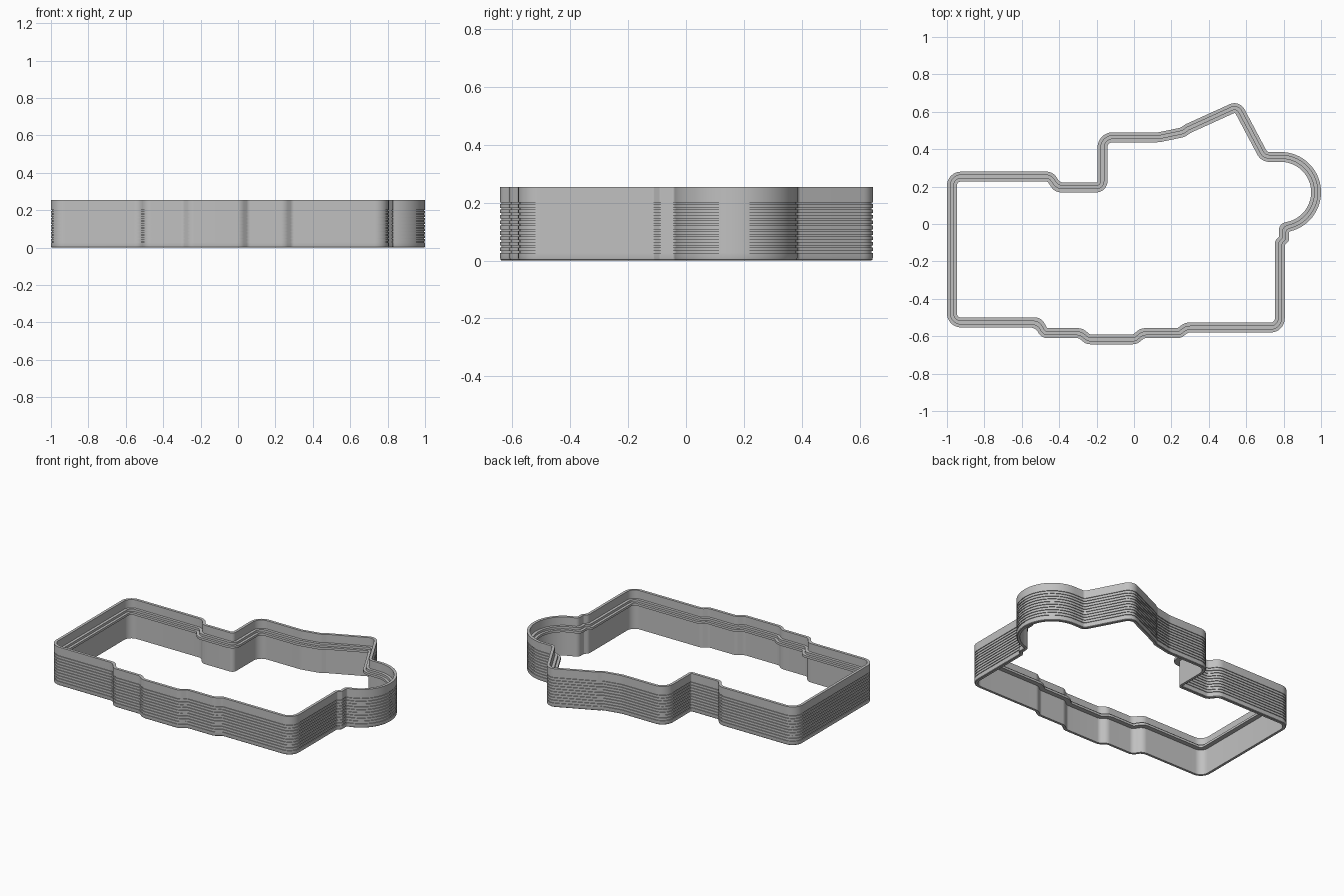
import bpy, bmesh, math
from mathutils import Vector

cube = bpy.data.objects.get("Cube")
if cube:
    bpy.data.objects.remove(cube, do_unlink=True)

HEIGHT, LIP, SHELL, FLANGE = 0.255, 0.018, 0.022, 0.053

# Outer outline, counter-clockwise: x, y, corner radius
OUTLINE = [
    (-1.0, -0.553, 0.075), (-0.527, -0.553, 0.06), (-0.495, -0.61, 0.06),
    (-0.295, -0.61, 0.03), (-0.255, -0.643, 0.06), (0.015, -0.643, 0.06),
    (0.055, -0.61, 0.03), (0.25, -0.61, 0.06), (0.29, -0.58, 0.03),
    (0.806, -0.58, 0.075), (0.806, -0.112, 0.01), (0.828, -0.09, 0.012),
    (0.828, -0.041, 0.01), (1.0, 0.005, 0.215), (1.0, 0.385, 0.215),
    (0.712, 0.385, 0.02), (0.564, 0.664, 0.06), (0.275, 0.533, 0.05),
    (0.25, 0.515, 0.04), (0.13, 0.49, 0.09), (-0.195, 0.49, 0.08),
    (-0.195, 0.222, 0.006), (-0.395, 0.222, 0.03), (-0.435, 0.28, 0.07),
    (-1.0, 0.28, 0.075),
]


def cross(a, b):
    return a.x * b.y - a.y * b.x


def inset_outline(depth):
    """Outline moved inward by depth, with its corners rounded to match."""
    pts = [Vector(p[:2]) for p in OUTLINE]
    n = len(pts)
    dirs = [(pts[(i + 1) % n] - pts[i]).normalized() for i in range(n)]
    moved = []
    for i in range(n):
        a, b = dirs[i - 1], dirs[i]
        normal = Vector((-a.y - b.y, a.x + b.x))
        moved.append(pts[i] + normal * depth / (1 + a.dot(b)))
    ring = []
    for i in range(n):
        a, b = dirs[i - 1], dirs[i]
        turn = math.atan2(cross(a, b), a.dot(b))
        base = OUTLINE[i][2]
        radius = max(base - math.copysign(depth, turn), 0.008)
        reach = radius * math.tan(abs(turn) / 2)
        if base < 0.1:
            room = min((moved[i] - moved[i - 1]).length,
                       (moved[(i + 1) % n] - moved[i]).length)
            reach = min(reach, 0.48 * room)
        radius = reach / math.tan(abs(turn) / 2)
        start = moved[i] - a * reach
        side = math.copysign(1, turn)
        centre = start + Vector((-a.y, a.x)) * radius * side
        steps = 20 if base > 0.1 else 8
        for k in range(steps + 1):
            t = turn * k / steps
            arm = start - centre
            ring.append(centre + Vector((
                arm.x * math.cos(t) - arm.y * math.sin(t),
                arm.x * math.sin(t) + arm.y * math.cos(t))))
    return ring


# Wall section as (depth inward, height): chamfered foot, square outer grooves
section = [(0.006, 0), (0.002, 0.003), (0, 0.01)]
for i in range(10):
    z = 0.03 + 0.0187 * i
    section += [(0, z - 0.003), (0.005, z - 0.003),
                (0.005, z + 0.003), (0, z + 0.003)]
# Thin upper lip, stepped inner flange, thin shell below it
section += [(0, HEIGHT), (LIP, HEIGHT), (LIP, 0.2), (0.036, 0.2),
            (0.036, 0.185), (FLANGE, 0.185), (FLANGE, 0.17),
            (SHELL, 0.17), (SHELL, 0)]

# Sweep the section around the outline
bm = bmesh.new()
rings = [[bm.verts.new((p.x, p.y, z)) for p in inset_outline(d)]
         for d, z in section]
count = len(rings[0])
for r, ring in enumerate(rings):
    after = rings[(r + 1) % len(rings)]
    for i in range(count):
        j = (i + 1) % count
        bm.faces.new((ring[i], ring[j], after[j], after[i]))
bmesh.ops.remove_doubles(bm, verts=bm.verts, dist=0.0001)
bmesh.ops.recalc_face_normals(bm, faces=bm.faces)
mesh = bpy.data.meshes.new("ribbed_wall_frame")
bm.to_mesh(mesh)
bm.free()

grey = bpy.data.materials.new("plain_grey")
grey.use_nodes = True
colour = (0.53, 0.53, 0.53, 1)
grey.diffuse_color = colour
grey.node_tree.nodes["Principled BSDF"].inputs["Base Color"].default_value = colour
mesh.materials.append(grey)

frame = bpy.data.objects.new("ribbed_wall_frame", mesh)
bpy.context.collection.objects.link(frame)
bpy.ops.object.select_all(action='DESELECT')
frame.select_set(True)
bpy.context.view_layer.objects.active = frame
bpy.ops.object.shade_smooth_by_angle(angle=math.radians(30))
